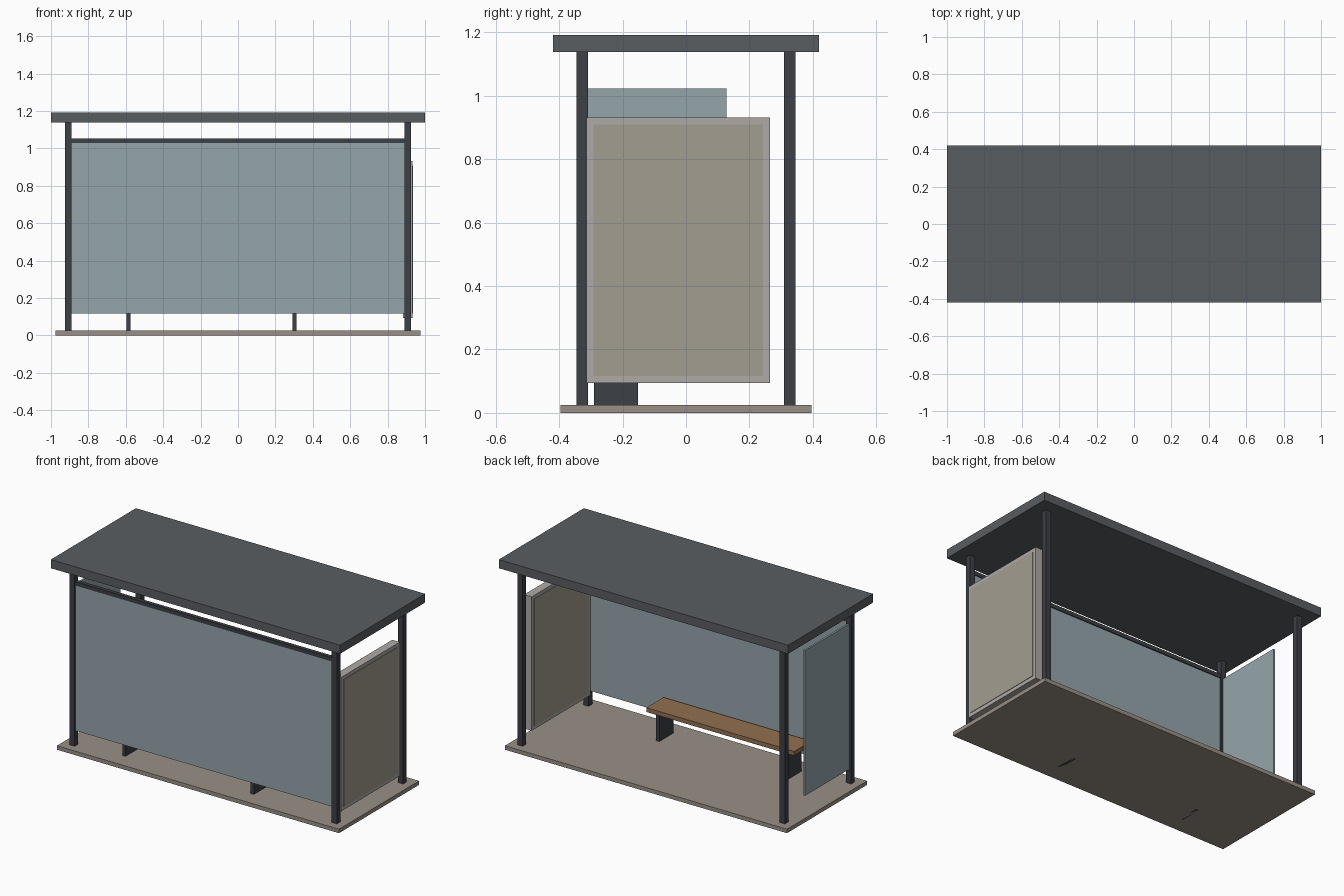
import bpy

if "Cube" in bpy.data.objects:
    bpy.data.objects.remove(bpy.data.objects["Cube"])


def material(name, rgb, alpha=1.0):
    mat = bpy.data.materials.new(name)
    mat.diffuse_color = (*rgb, alpha)
    mat.use_nodes = True
    mat.node_tree.nodes["Principled BSDF"].inputs["Base Color"].default_value = mat.diffuse_color
    return mat


DARK = material("dark_metal", (0.045, 0.05, 0.06))
ROOF = material("roof_metal", (0.10, 0.11, 0.12))
GLASS = material("glass", (0.30, 0.38, 0.41))
STONE = material("paving", (0.32, 0.28, 0.24))
WOOD = material("wood", (0.28, 0.16, 0.08))
TRIM = material("panel_trim", (0.42, 0.40, 0.38))
DISPLAY = material("panel_display", (0.37, 0.34, 0.28))


def box(name, x, y, z, mat):
    """Box from (min, max) ranges on each axis."""
    size = [b - a for a, b in (x, y, z)]
    centre = [(a + b) / 2 for a, b in (x, y, z)]
    bpy.ops.mesh.primitive_cube_add(size=1, location=centre)
    ob = bpy.context.object
    ob.name = name
    ob.scale = size
    bpy.ops.object.transform_apply(location=False, rotation=False, scale=True)
    ob.data.materials.append(mat)
    return ob


def around(c, half):
    return (c - half, c + half)


POST_X, POST_Y, POST_HALF = 0.907, 0.327, 0.018

# Base slab and roof
box("base_slab", (-0.975, 0.975), (-0.395, 0.395), (0, 0.025), STONE)
box("roof", (-1, 1), (-0.42, 0.42), (1.137, 1.191), ROOF)

# Corner posts
for sx, side in ((-1, "left"), (1, "right")):
    for sy, end in ((-1, "front"), (1, "back")):
        box(f"{end}_{side}_post", around(sx * POST_X, POST_HALF),
            around(sy * POST_Y, POST_HALF), (0.025, 1.137), DARK)

# Long glass wall with its top rail
inner = POST_X - POST_HALF
box("long_glass", (-inner, inner), around(-POST_Y, 0.006), (0.118, 1.028), GLASS)
box("top_rail", (-inner, inner), around(-POST_Y, 0.012), (1.028, 1.052), DARK)

# Short glass wall on the left
box("side_glass", around(-POST_X, 0.006), (-0.309, 0.127), (0.115, 1.022), GLASS)

# Poster panel on the right, display faces standing slightly proud
box("poster_frame", around(POST_X, 0.026), (-0.314, 0.265), (0.094, 0.931), TRIM)
box("poster_display", around(POST_X, 0.029), (-0.292, 0.243), (0.117, 0.909), DISPLAY)

# Bench
BENCH_X = -0.142
box("bench_seat", around(BENCH_X, 0.511), (-0.305, -0.136), (0.195, 0.222), WOOD)
for s, side in ((-1, "left"), (1, "right")):
    box(f"bench_{side}_leg", around(BENCH_X + s * 0.444, 0.011),
        (-0.29, -0.152), (0.0, 0.195), DARK)
